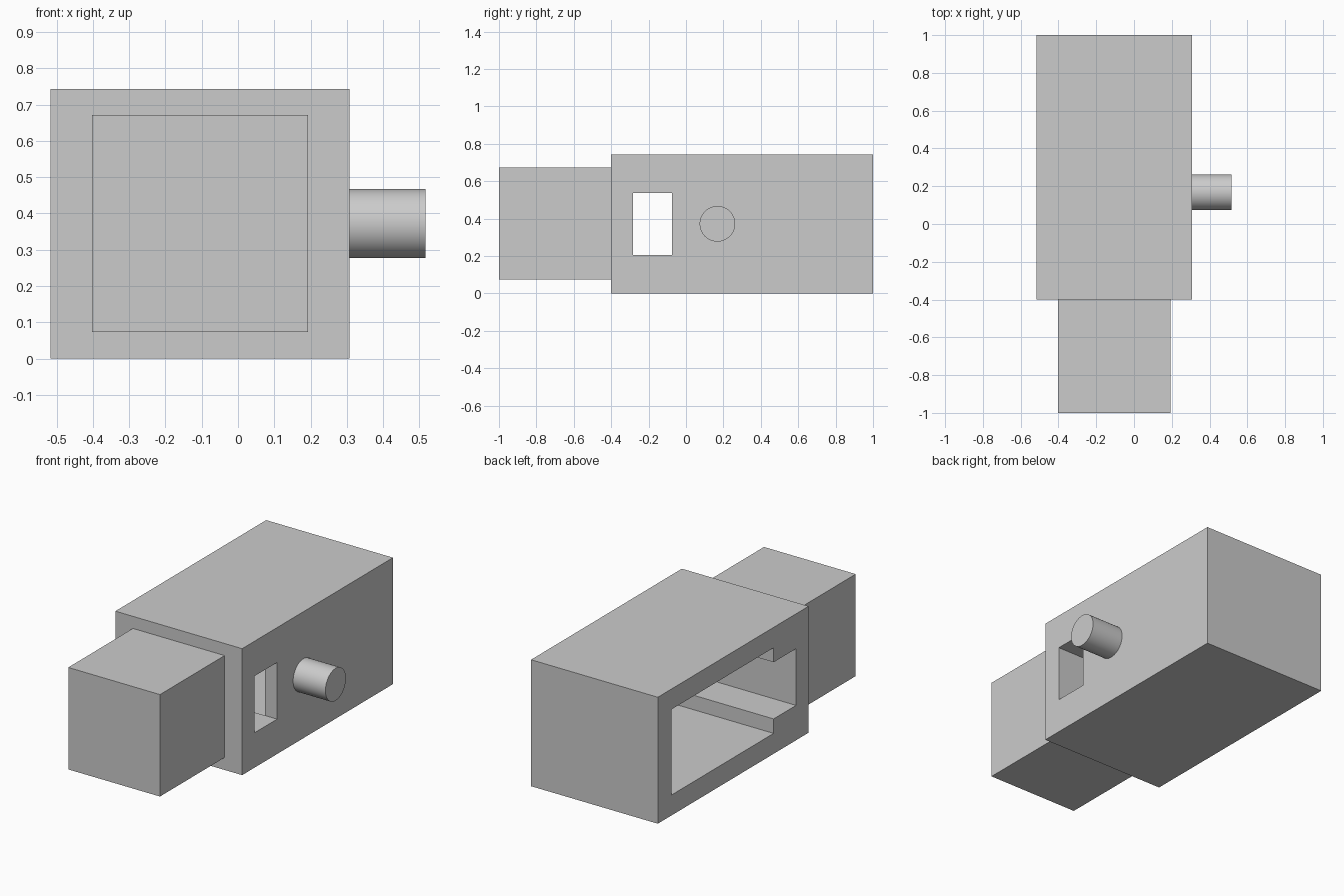
import bpy
import bmesh
import math
from mathutils import Vector

cube = bpy.data.objects.get("Cube")
if cube:
    bpy.data.objects.remove(cube, do_unlink=True)

# One plain grey for every part
grey = bpy.data.materials.new("plain_grey")
grey.use_nodes = True
colour = (0.6, 0.6, 0.6, 1)
grey.diffuse_color = colour
grey.node_tree.nodes["Principled BSDF"].inputs["Base Color"].default_value = colour


def prism(name, outline, x0, x1):
    """Extrude a (y, z) outline along x."""
    bm = bmesh.new()
    face = bm.faces.new([bm.verts.new((x0, y, z)) for y, z in outline])
    grown = bmesh.ops.extrude_face_region(bm, geom=[face])
    moved = [v for v in grown["geom"] if isinstance(v, bmesh.types.BMVert)]
    bmesh.ops.translate(bm, verts=moved, vec=Vector((x1 - x0, 0, 0)))
    bmesh.ops.recalc_face_normals(bm, faces=bm.faces)
    mesh = bpy.data.meshes.new(name)
    bm.to_mesh(mesh)
    bm.free()
    mesh.materials.append(grey)
    obj = bpy.data.objects.new(name, mesh)
    bpy.context.collection.objects.link(obj)
    return obj


def rect(y0, y1, z0, z1):
    return [(y0, z0), (y1, z0), (y1, z1), (y0, z1)]


def cut(target, cutter):
    cutter.hide_render = True
    mod = target.modifiers.new("cut", 'BOOLEAN')
    mod.operation = 'DIFFERENCE'
    mod.solver = 'EXACT'
    mod.object = cutter
    bpy.context.view_layer.objects.active = target
    bpy.ops.object.modifier_apply(modifier=mod.name)
    bpy.data.objects.remove(cutter, do_unlink=True)


LEFT, RIGHT, HEIGHT = 0.307, -0.517, 0.743
WIN_Y0, WIN_Y1, WIN_Z0, WIN_Z1 = -0.283, -0.075, 0.205, 0.538
POCKET_END, MARGIN, WALL = 0.875, 0.12, 0.08

# Main housing
housing = prism("housing", rect(-0.4, 1, 0, HEIGHT), RIGHT, LEFT)

# Stepped pocket open on one side, leaving a thin wall on the other
pocket = prism("pocket_cutter", [
    (WIN_Y0, WIN_Z0), (WIN_Y1, WIN_Z0),
    (WIN_Y1, MARGIN), (POCKET_END, MARGIN),
    (POCKET_END, HEIGHT - MARGIN), (WIN_Y1, HEIGHT - MARGIN),
    (WIN_Y1, WIN_Z1), (WIN_Y0, WIN_Z1)], RIGHT - 0.1, LEFT - WALL)
cut(housing, pocket)

# Window through the thin wall, in line with the narrow end of the pocket
window = prism("window_cutter", rect(WIN_Y0, WIN_Y1, WIN_Z0, WIN_Z1),
               LEFT - WALL - 0.05, LEFT + 0.1)
cut(housing, window)

# Front block
prism("front_block", rect(-1, -0.4, 0.073, 0.672), -0.403, 0.193)

# Round side peg
steps = 64
ring = [(0.168 + 0.095 * math.cos(2 * math.pi * i / steps),
         0.372 + 0.095 * math.sin(2 * math.pi * i / steps)) for i in range(steps)]
peg = prism("side_peg", ring, LEFT - 0.01, 0.517)
bpy.ops.object.select_all(action='DESELECT')
peg.select_set(True)
bpy.context.view_layer.objects.active = peg
bpy.ops.object.shade_smooth_by_angle(angle=math.radians(30))
